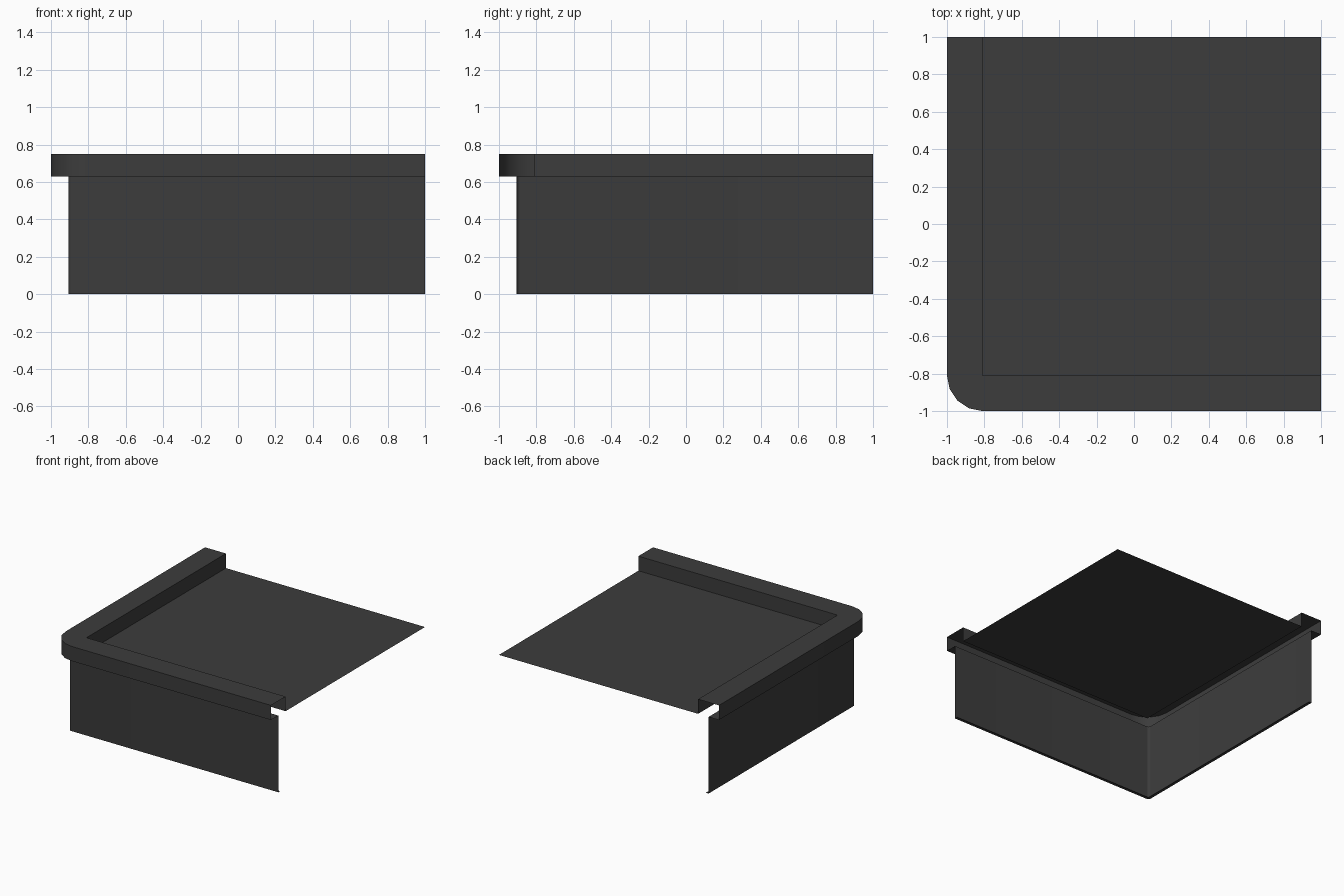
import bpy
import bmesh
import math

cube = bpy.data.objects.get("Cube")
if cube:
    bpy.data.objects.remove(cube, do_unlink=True)

INNER, OUTER, WALL, END = -0.81, -1.0, -0.905, 1.0
TOP, FLOOR = 0.75, 0.63
SEGMENTS = 4

charcoal = bpy.data.materials.new("charcoal_grey")
charcoal.use_nodes = True
colour = (0.045, 0.045, 0.045, 1)
charcoal.diffuse_color = colour
charcoal.node_tree.nodes["Principled BSDF"].inputs["Base Color"].default_value = colour


def finish(name, bm):
    """Turn a bmesh into a named, coloured, smooth object."""
    bmesh.ops.remove_doubles(bm, verts=bm.verts, dist=1e-5)
    mesh = bpy.data.meshes.new(name)
    bm.to_mesh(mesh)
    bm.free()
    mesh.materials.append(charcoal)
    obj = bpy.data.objects.new(name, mesh)
    bpy.context.collection.objects.link(obj)
    bpy.ops.object.select_all(action="DESELECT")
    obj.select_set(True)
    bpy.context.view_layer.objects.active = obj
    bpy.ops.object.shade_smooth_by_angle(angle=math.radians(35))
    return obj


def l_path(edge, radius):
    """L-shaped path along the right and front sides with a rounded corner."""
    centre = edge + radius
    points = [(edge, END)]
    for i in range(SEGMENTS + 1):
        a = math.pi + i * math.pi / 2 / SEGMENTS
        points.append((centre + radius * math.cos(a), centre + radius * math.sin(a)))
    points.append((END, edge))
    return points


def sweep(name, profile):
    """Sweep an open profile of (edge, corner radius, height) round the corner."""
    bm = bmesh.new()
    rows = [[bm.verts.new((x, y, z)) for x, y in l_path(edge, radius)]
            for edge, radius, z in profile]
    for a, b in zip(rows, rows[1:]):
        for i in range(len(a) - 1):
            bm.faces.new((b[i], b[i + 1], a[i + 1], a[i]))
    return finish(name, bm)


# Raised hollow rim with an underside lip
sweep("rim", [(INNER, 0, FLOOR), (INNER, 0, TOP), (OUTER, 0.19, TOP),
              (OUTER, 0.19, FLOOR), (WALL, 0.02, FLOOR)])

# Side walls with a narrow inward flange at the foot
sweep("side_wall", [(WALL, 0.02, FLOOR), (WALL, 0.02, 0), (WALL + 0.025, 0, 0)])

# Flat recessed panel
bm = bmesh.new()
corners = [(INNER, INNER), (END, INNER), (END, END), (INNER, END)]
bm.faces.new([bm.verts.new((x, y, FLOOR)) for x, y in corners])
finish("recessed_panel", bm)
